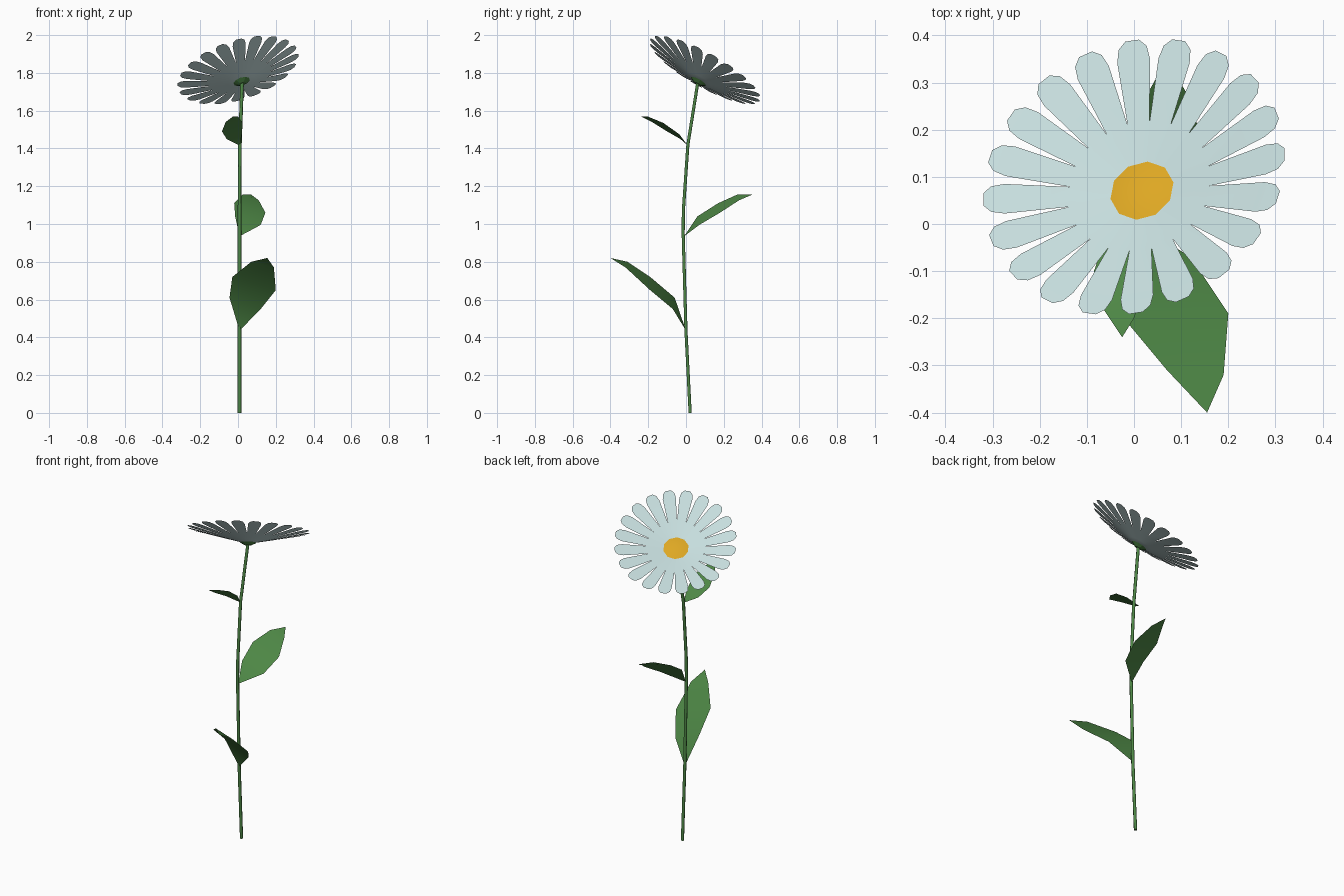
import bpy, bmesh, math
from mathutils import Vector, Matrix

if "Cube" in bpy.data.objects:
    bpy.data.objects.remove(bpy.data.objects["Cube"])


def material(name, rgb):
    m = bpy.data.materials.new(name)
    m.diffuse_color = (*rgb, 1)
    m.use_nodes = True
    m.node_tree.nodes["Principled BSDF"].inputs["Base Color"].default_value = m.diffuse_color
    return m


GREEN = material("leaf green", (0.075, 0.24, 0.06))
PALE = material("pale petal", (0.57, 0.73, 0.73))
YELLOW = material("centre yellow", (0.73, 0.39, 0.017))


def finish(name, bm, mat, smooth=True):
    me = bpy.data.meshes.new(name)
    bm.to_mesh(me)
    bm.free()
    me.materials.append(mat)
    for p in me.polygons:
        p.use_smooth = smooth
    ob = bpy.data.objects.new(name, me)
    bpy.context.collection.objects.link(ob)
    return ob


# Flower head frame: tilted towards the back, axes u, v in the plane, n out
tilt, turn = math.radians(33), math.radians(30)
u = Vector((math.cos(turn), math.sin(turn), 0))
n = Vector((-math.sin(turn) * math.sin(tilt), math.cos(turn) * math.sin(tilt), math.cos(tilt)))
v = n.cross(u)
rim_centre = Vector((0.0, 0.10, 1.815))
DEPTH, RIM = 0.08, 0.332
base = rim_centre - n * DEPTH


def cone(r, a, side=0.0, lift=0.0):
    """Point on the shallow cone: radius r along angle a, shifted sideways."""
    x = r * math.cos(a) - side * math.sin(a)
    y = r * math.sin(a) + side * math.cos(a)
    h = DEPTH * math.hypot(x, y) / RIM + lift
    return base + u * x + v * y + n * h


# Petals: one sheet, twenty rounded lobes joined below the notches
PETALS = 20
STEP = 2 * math.pi / PETALS
PHASE = math.radians(10.9)
bm = bmesh.new()
middle = bm.verts.new(base)
inner = [bm.verts.new(cone(0.07, PHASE + (i - 0.5) * STEP)) for i in range(PETALS)]
notch = [bm.verts.new(cone(0.155, PHASE + (i - 0.5) * STEP)) for i in range(PETALS)]
for i in range(PETALS):
    j = (i + 1) % PETALS
    bm.faces.new((middle, inner[i], inner[j]))
    bm.faces.new((inner[i], notch[i], notch[j], inner[j]))
    row = (notch[i], notch[j])
    for r, w in ((0.288, 0.036), (0.316, 0.031), (0.332, 0.015)):
        a = PHASE + i * STEP
        new = (bm.verts.new(cone(r, a, -w)), bm.verts.new(cone(r, a, w)))
        bm.faces.new((row[0], new[0], new[1], row[1]))
        row = new
finish("petals", bm, PALE)

# Yellow centre: low ten-sided dome
bm = bmesh.new()
top = bm.verts.new(base + n * 0.026)
rings = [[bm.verts.new(cone(r, (k + 0.5) * math.tau / 10, 0, l)) for k in range(10)]
         for r, l in ((0.045, 0.0125), (0.07, 0.001))]
for k in range(10):
    m = (k + 1) % 10
    bm.faces.new((top, rings[0][k], rings[0][m]))
    bm.faces.new((rings[0][k], rings[1][k], rings[1][m], rings[0][m]))
finish("flower_centre", bm, YELLOW)

# Small green cup under the head
bm = bmesh.new()
bmesh.ops.create_cone(bm, cap_ends=True, segments=10, radius1=0.02, radius2=0.045, depth=0.014)
frame = Matrix((u, v, n)).transposed().to_4x4()
frame.translation = base + n * 0.001
bm.transform(frame)
finish("cup", bm, GREEN, False)

# Stem: thin tube along a gently bent path
path = [(0.008, 0.022, 0), (0.008, 0.0, 0.43), (0.008, -0.015, 0.95),
        (0.008, -0.014, 1.07), (0.01, 0.01, 1.42), tuple(base)]
cu = bpy.data.curves.new("stem", 'CURVE')
cu.dimensions = '3D'
cu.bevel_depth = 0.0095
cu.bevel_resolution = 1
cu.use_fill_caps = True
sp = cu.splines.new('POLY')
sp.points.add(len(path) - 1)
for p, co in zip(sp.points, path):
    p.co = (*co, 1)
cu.materials.append(GREEN)
bpy.context.collection.objects.link(bpy.data.objects.new("stem", cu))


def leaf(name, root, left, right, tip):
    """Leaf blade: rows of left / right edge points between root and tip."""
    bm = bmesh.new()
    a, z = bm.verts.new(root), bm.verts.new(tip)
    L = [bm.verts.new(p) for p in left]
    R = [bm.verts.new(p) for p in right]
    bm.faces.new((a, R[0], L[0]))
    for i in range(len(L) - 1):
        bm.faces.new((L[i], R[i], R[i + 1], L[i + 1]))
    bm.faces.new((L[-1], R[-1], z))
    bmesh.ops.recalc_face_normals(bm, faces=bm.faces)
    if sum(f.normal.z for f in bm.faces) < 0:
        bmesh.ops.reverse_faces(bm, faces=bm.faces)
    finish(name, bm, GREEN)


leaf("lower_leaf", (0.008, 0.0, 0.435),
     [(-0.045, -0.06, 0.61), (-0.03, -0.19, 0.72), (0.07, -0.31, 0.80)],
     [(0.12, -0.07, 0.55), (0.20, -0.19, 0.65), (0.19, -0.32, 0.77)],
     (0.155, -0.40, 0.82))
leaf("middle_leaf", (0.008, -0.01, 0.935),
     [(-0.015, 0.06, 1.04), (-0.02, 0.17, 1.11), (0.025, 0.27, 1.155)],
     [(0.12, 0.07, 0.995), (0.145, 0.18, 1.06), (0.11, 0.28, 1.125)],
     (0.07, 0.35, 1.155))
leaf("upper_leaf", (0.01, 0.01, 1.415),
     [(-0.06, -0.03, 1.45), (-0.085, -0.10, 1.49), (-0.065, -0.18, 1.54)],
     [(0.02, -0.035, 1.475), (0.025, -0.12, 1.535), (0.0, -0.20, 1.568)],
     (-0.025, -0.24, 1.57))
